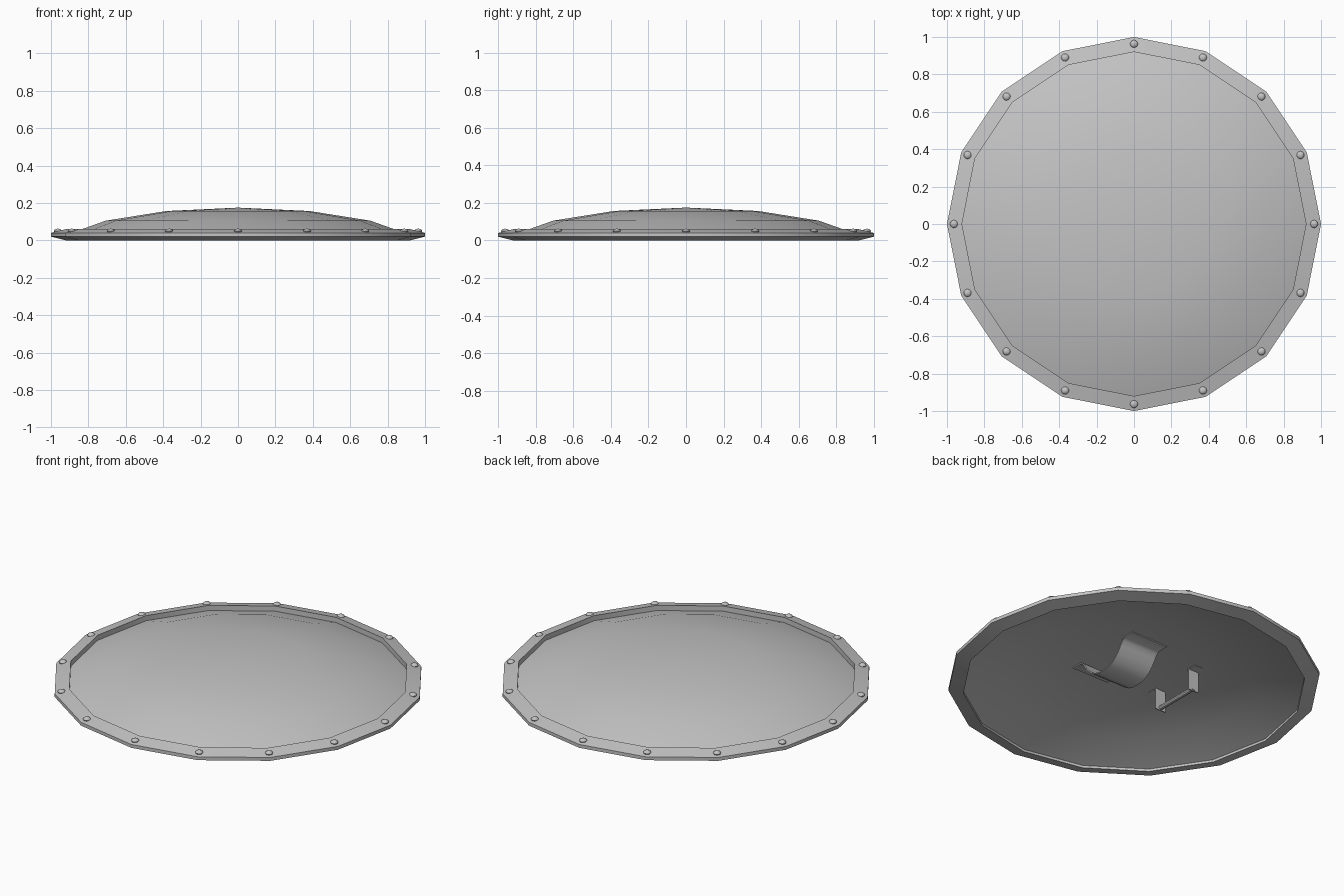
import bpy, bmesh, math
from mathutils import Vector, Matrix

if "Cube" in bpy.data.objects:
    bpy.data.objects.remove(bpy.data.objects["Cube"])

SIDES = 16
grey = bpy.data.materials.new("steel grey")
grey.diffuse_color = (0.55, 0.55, 0.55, 1)
grey.use_nodes = True
grey.node_tree.nodes["Principled BSDF"].inputs["Base Color"].default_value = grey.diffuse_color


def finish(bm, name):
    bmesh.ops.recalc_face_normals(bm, faces=bm.faces)
    me = bpy.data.meshes.new(name)
    bm.to_mesh(me)
    bm.free()
    me.materials.append(grey)
    ob = bpy.data.objects.new(name, me)
    bpy.context.collection.objects.link(ob)
    bpy.ops.object.select_all(action='DESELECT')
    ob.select_set(True)
    bpy.context.view_layer.objects.active = ob
    bpy.ops.object.shade_smooth_by_angle(angle=math.radians(30))
    return ob


def lathe(name, profile):
    """Revolve a closed (radius, z) profile around z."""
    bm = bmesh.new()
    rings = []
    for i in range(SIDES):
        a = 2 * math.pi * i / SIDES
        rings.append([bm.verts.new((r * math.cos(a), r * math.sin(a), z)) for r, z in profile])
    n = len(profile)
    for i in range(SIDES):
        p, q = rings[i], rings[(i + 1) % SIDES]
        for j in range(n):
            k = (j + 1) % n
            if profile[j][0] == 0 and profile[k][0] == 0:
                continue
            bm.faces.new((p[j], q[j], q[k], p[k]))
    bmesh.ops.remove_doubles(bm, verts=bm.verts, dist=1e-5)
    return finish(bm, name)


def strip(name, path, x0, x1, t):
    """Bent sheet: (y, z) path given thickness t, running from x0 to x1."""
    pts = [Vector(p) for p in path]
    off = []
    for i, p in enumerate(pts):
        d0 = (p - pts[max(i - 1, 0)]).normalized()
        d1 = (pts[min(i + 1, len(pts) - 1)] - p).normalized()
        d = (d0 + d1).normalized()
        c = d.dot(d1 if d1.length else d0)
        off.append(p + Vector((-d.y, d.x)) * t / c)
    bm = bmesh.new()
    rows = [[bm.verts.new((x, p.x, p.y)) for p in line] for line in (pts, off) for x in (x0, x1)]
    a, b, c, d = rows
    for i in range(len(pts) - 1):
        for u, v in ((a, b), (b, d), (d, c), (c, a)):
            bm.faces.new((u[i], u[i + 1], v[i + 1], v[i]))
    for i in (0, -1):
        bm.faces.new((a[i], b[i], d[i], c[i]))
    return finish(bm, name)


# Domed plate: slice of a flattened sphere, with thickness
angles = [math.pi / 8 * k for k in range(4)]
outer = [(math.sin(a), -0.063 + 0.238 * math.cos(a)) for a in angles]
inner = [(r, z - 0.015) for r, z in reversed(outer)]
lathe("shield_dome", outer + inner)

# Raised rim
lathe("rim", [(0.92, 0.0), (1.0, 0.02), (1.0, 0.04), (0.92, 0.06)])

# Rivets on the rim corners
for i in range(SIDES):
    bm = bmesh.new()
    bmesh.ops.create_uvsphere(bm, u_segments=12, v_segments=8, radius=0.021)
    bmesh.ops.scale(bm, vec=(1, 1, 0.6), verts=bm.verts)
    a = 2 * math.pi * i / SIDES
    bmesh.ops.translate(bm, vec=(0.963 * math.cos(a), 0.963 * math.sin(a), 0.05), verts=bm.verts)
    finish(bm, f"rivet_{i + 1}")

# Arm strap: flat ends on the dome and a sagging loop between
half = [(0.25, 0.14), (0.185, 0.138), (0.168, 0.128), (0.152, 0.105),
        (0.13, 0.073), (0.1, 0.043), (0.065, 0.022), (0.03, 0.013)]
strip("arm_strap", [(-y, z) for y, z in half] + half[::-1], -0.02, 0.22, 0.006)

# Hand grip: two bent brackets joined by a bar
for s, side in ((-1, "front"), (1, "back")):
    strip(side + "_grip_bracket", [(s * 0.195, 0.141), (s * 0.14, 0.143), (s * 0.14, 0.02)],
          -0.335, -0.265, -s * 0.006)
bm = bmesh.new()
bmesh.ops.create_cone(bm, cap_ends=True, segments=10, radius1=0.013, radius2=0.013, depth=0.285,
                      matrix=Matrix.Translation((-0.3, 0, 0.036)) @ Matrix.Rotation(math.pi / 2, 4, 'X'))
finish(bm, "grip_bar")
